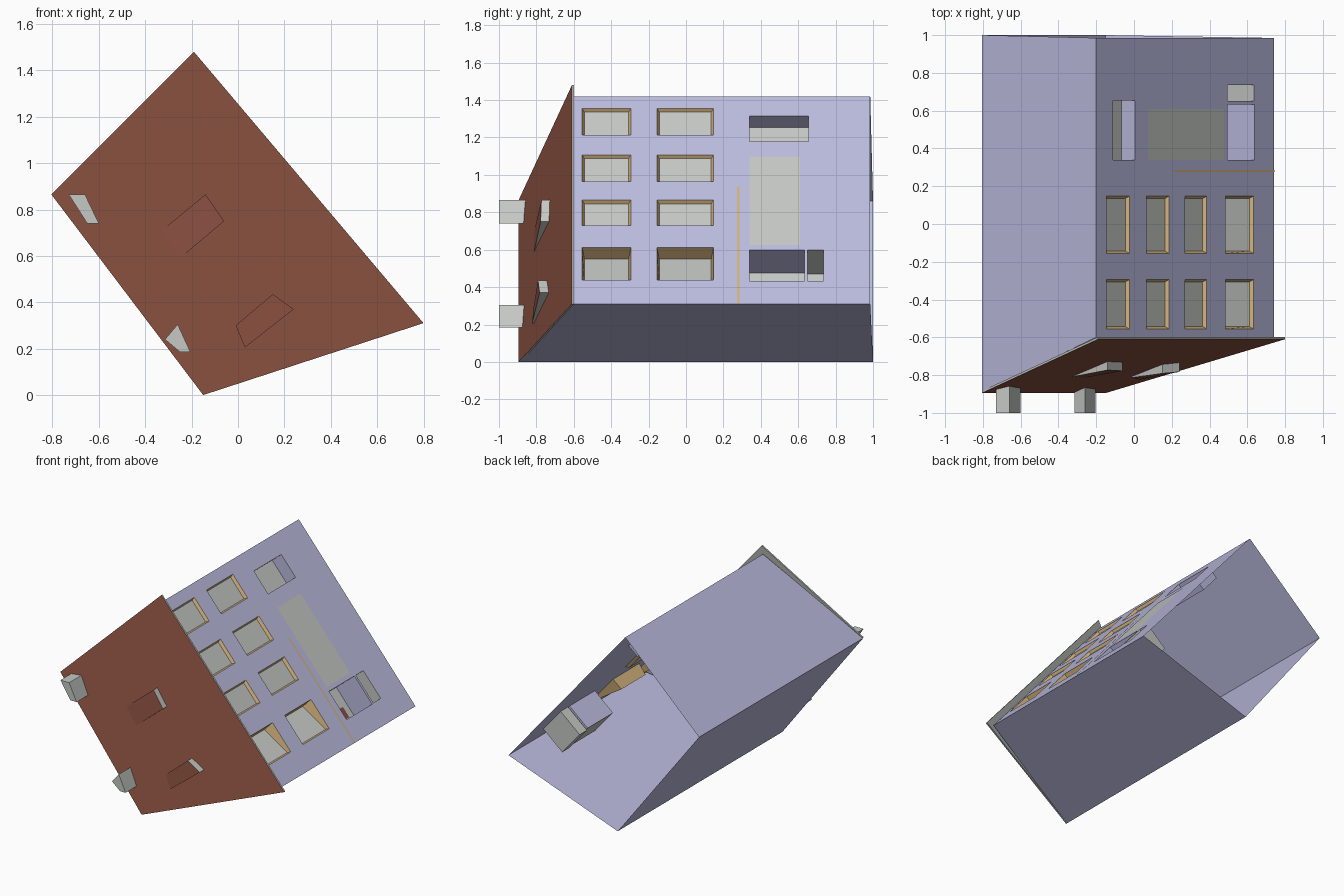
import bpy, math

if "Cube" in bpy.data.objects:
    bpy.data.objects.remove(bpy.data.objects["Cube"])

def material(name, rgb):
    m = bpy.data.materials.new(name)
    m.diffuse_color = (*rgb, 1)
    m.use_nodes = True
    m.node_tree.nodes["Principled BSDF"].inputs["Base Color"].default_value = m.diffuse_color
    return m

LAV = material("lavender_wall", (0.50, 0.50, 0.74))
GREY = material("light_grey", (0.56, 0.58, 0.55))
BROWN = material("brown_roof", (0.25, 0.08, 0.05))
TAN = material("tan_trim", (0.65, 0.45, 0.20))

def mesh(name, verts, faces, mats, idx=None):
    me = bpy.data.meshes.new(name)
    me.from_pydata(verts, [], faces)
    for m in mats:
        me.materials.append(m)
    if idx:
        for p, i in zip(me.polygons, idx):
            p.material_index = i
    me.update()
    ob = bpy.data.objects.new(name, me)
    bpy.context.collection.objects.link(ob)
    return ob

# House lies on its side: four corners in the x-z plane, walls run along y
A, B, C, D = (-0.805, 0.86), (-0.2, 1.42), (0.74, 0.31), (-0.15, 0.0)
LEN = math.hypot(C[0] - B[0], C[1] - B[1])
T = ((C[0] - B[0]) / LEN, (C[1] - B[1]) / LEN)   # along the facade
N = (-T[1], T[0])                                # out of the facade

def fac(x, y, d=0.0):
    """Point on the facade at world x, y, pushed inward by d."""
    u = (x - B[0]) / T[0]
    return (B[0] + u * T[0] - d * N[0], y, B[1] + u * T[1] - d * N[1])

# Three plain walls, the y = 1 end stays open
top = {A: -0.89, B: -0.6, C: -0.6, D: -0.89}
end = {A: 1.0, B: 0.985, C: 0.985, D: 1.0}
for name, p, q in (("upper_side_wall", A, B), ("lower_side_wall", C, D), ("rear_wall", D, A)):
    mesh(name, [(p[0], top[p], p[1]), (q[0], top[q], q[1]),
                (q[0], end[q], q[1]), (p[0], end[p], p[1])], [(0, 1, 2, 3)], [LAV])

# Openings: x0, x1, y0, y1, depth at each x end, splay, jamb and back colours
holes = []
cols = [(-0.145, -0.025), (0.065, 0.185), (0.27, 0.385), (0.485, 0.632)]
for y0, y1 in ((-0.555, -0.295), (-0.155, 0.147)):
    for i, (x0, x1) in enumerate(cols):
        d0 = 0.085 if i == 3 else 0.02
        holes.append(("window", x0, x1, y0, y1, d0, 0.02, 0.012, TAN, GREY))
holes.append(("upper_doorway", -0.11, 0.005, 0.34, 0.655, 0.095, 0.095, 0, LAV, GREY))
holes.append(("lower_doorway", 0.495, 0.637, 0.34, 0.633, 0.19, 0.19, 0, LAV, GREY))
holes.append(("vent_recess", 0.495, 0.635, 0.65, 0.735, 0.2, 0.2, 0, GREY, GREY))

# Facade as a grid of quads that skips the openings
xs = sorted({B[0], C[0]} | {h[1] for h in holes} | {h[2] for h in holes})
ys = sorted({-0.6, 0.985} | {h[3] for h in holes} | {h[4] for h in holes})
verts = [fac(x, y) for x in xs for y in ys]
faces = []
ny = len(ys)
for i in range(len(xs) - 1):
    for j in range(ny - 1):
        cx, cy = (xs[i] + xs[i + 1]) / 2, (ys[j] + ys[j + 1]) / 2
        if not any(h[1] < cx < h[2] and h[3] < cy < h[4] for h in holes):
            faces.append((i * ny + j, (i + 1) * ny + j, (i + 1) * ny + j + 1, i * ny + j + 1))
mesh("facade", verts, faces, [LAV])

# Recesses: four jambs and a back pane
for name, x0, x1, y0, y1, d0, d1, s, jamb, back in holes:
    outer = [fac(x0, y0), fac(x1, y0), fac(x1, y1), fac(x0, y1)]
    inner = [fac(x0 + s / 2, y0 + s, d0), fac(x1 - s / 2, y0 + s, d1),
             fac(x1 - s / 2, y1 - s, d1), fac(x0 + s / 2, y1 - s, d0)]
    ring = [(i, (i + 1) % 4, (i + 1) % 4 + 4, i + 4) for i in range(4)]
    mesh(name, outer + inner, ring + [(4, 5, 6, 7)], [jamb, back], [0] * 4 + [1])

def plate(name, x0, x1, y0, y1, d, mat):
    mesh(name, [fac(x0, y0, d), fac(x1, y0, d), fac(x1, y1, d), fac(x0, y1, d)],
         [(0, 1, 2, 3)], [mat])

# Panel, trim strip and small items at the back of the lower doorway
plate("entrance_panel", 0.075, 0.475, 0.34, 0.61, -0.003, GREY)
plate("trim_strip", 0.21, 0.74, 0.274, 0.286, -0.004, TAN)
plate("doorway_tan_patch", 0.56, 0.632, 0.37, 0.52, 0.185, TAN)
plate("doorway_brown_patch", 0.58, 0.632, 0.54, 0.58, 0.185, BROWN)

# Roof slab: brown outside, grey edges and underside
roof = [(-0.805, -0.895, 0.865), (-0.15, -0.895, 0.0), (0.80, -0.61, 0.31), (-0.19, -0.61, 1.48)]
under = [(x, y + 0.012, z) for x, y, z in roof]
sides = [(i, i + 4, (i + 1) % 4 + 4, (i + 1) % 4) for i in range(4)]
mesh("roof", roof + under, [(0, 1, 2, 3), (7, 6, 5, 4)] + sides, [BROWN, GREY], [0] + [1] * 5)

def roof_y(x, z):
    return -0.895 + 0.285 * (x * N[0] + z * N[1] + 0.09) / 0.90

# Wedge dormers: inner edge on the roof, outer edge raised
for corners in ([(-0.34, 0.70), (-0.25, 0.59), (-0.06, 0.75), (-0.14, 0.865)],
                [(-0.01, 0.30), (0.03, 0.205), (0.24, 0.37), (0.15, 0.435)]):
    lift = (0.006, 0.006, 0.05, 0.05)
    base = [(x, roof_y(x, z) + 0.005, z) for x, z in corners]
    cap = [(x, roof_y(x, z) - l, z) for (x, z), l in zip(corners, lift)]
    mesh("dormer", cap + base, [(0, 1, 2, 3)] + sides, [BROWN, GREY], [0, 0, 1, 1, 1])

# Chimneys
for c in ([(-0.73, 0.865), (-0.65, 0.74), (-0.60, 0.74), (-0.66, 0.865)],
          [(-0.315, 0.24), (-0.25, 0.185), (-0.205, 0.185), (-0.26, 0.305)]):
    v = [(x, -1.0, z) for x, z in c] + [(x, -0.85, z) for x, z in c]
    mesh("chimney", v, [(0, 1, 2, 3), (7, 6, 5, 4)] + sides, [GREY])
